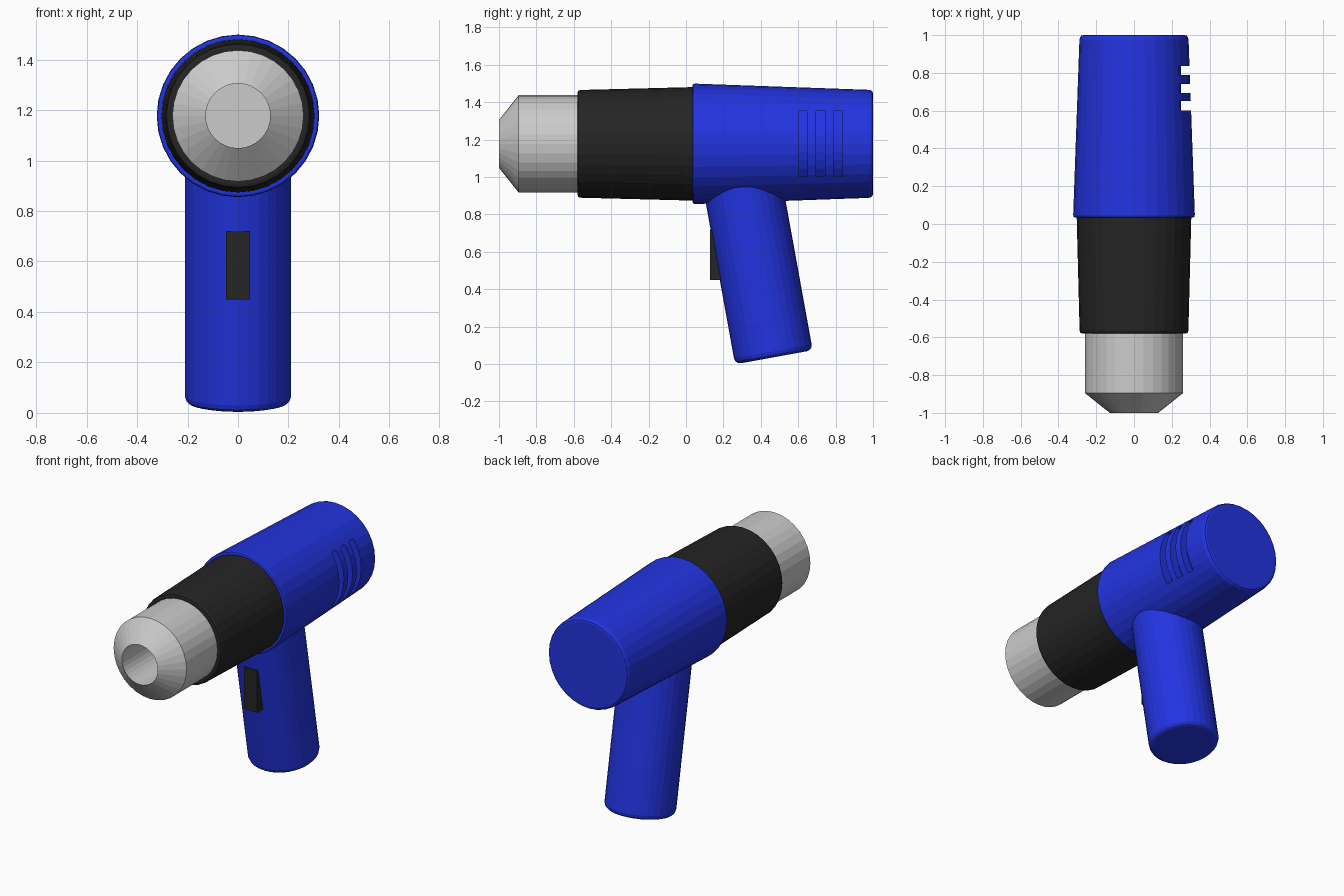
import bpy, bmesh, math
from mathutils import Matrix, Vector

if "Cube" in bpy.data.objects:
    bpy.data.objects.remove(bpy.data.objects["Cube"])

SIDES = 32
AXIS_Z = 1.177


def material(name, rgb):
    m = bpy.data.materials.new(name)
    m.diffuse_color = (*rgb, 1)
    m.use_nodes = True
    m.node_tree.nodes["Principled BSDF"].inputs["Base Color"].default_value = m.diffuse_color
    return m


blue = material("blue_plastic", (0.016, 0.034, 0.75))
black = material("black_rubber", (0.018, 0.018, 0.018))


def finish(name, bm, mat=None):
    bmesh.ops.recalc_face_normals(bm, faces=bm.faces[:])
    me = bpy.data.meshes.new(name)
    bm.to_mesh(me)
    bm.free()
    ob = bpy.data.objects.new(name, me)
    bpy.context.collection.objects.link(ob)
    if mat:
        me.materials.append(mat)
    return ob


def lathe(name, profile, mat=None, matrix=Matrix.Identity(4)):
    """Closed solid from (radius, height) rings around local z, capped at both ends."""
    bm = bmesh.new()
    rings = [[bm.verts.new((r * math.cos(2 * math.pi * i / SIDES),
                            r * math.sin(2 * math.pi * i / SIDES), h))
              for i in range(SIDES)] for r, h in profile]
    for a, b in zip(rings, rings[1:]):
        for i in range(SIDES):
            j = (i + 1) % SIDES
            bm.faces.new((a[i], a[j], b[j], b[i]))
    bm.faces.new(rings[0])
    bm.faces.new(rings[-1])
    bm.transform(matrix)
    return finish(name, bm, mat)


# Barrel parts turn around the y axis
barrel = Matrix.Translation((0, 0, AXIS_Z)) @ Matrix.Rotation(-math.pi / 2, 4, 'X')

housing = lathe("rear_housing", [
    (0.312, 0.035), (0.319, 0.038), (0.322, 0.048), (0.289, 0.975),
    (0.286, 0.988), (0.279, 0.997), (0.268, 1.0)], blue, barrel)

lathe("front_grip_sleeve", [
    (0.272, -0.58), (0.283, -0.577), (0.288, -0.565), (0.304, 0.06)], black, barrel)

# Nozzle with a deep bore
lathe("nozzle", [
    (0.26, -0.55), (0.26, -0.895), (0.128, -1.0), (0.128, -0.6)], None, barrel)

# Tilted handle
tilt = Matrix.Translation((0, 0.47, 0.036)) @ Matrix.Rotation(math.radians(10.3), 4, 'X')
lathe("handle", [
    (0.178, 0.0), (0.194, 0.004), (0.206, 0.015), (0.211, 0.032), (0.211, 1.0)],
    blue, tilt)

# Trigger
bm = bmesh.new()
bmesh.ops.create_cube(bm, size=1)
bmesh.ops.scale(bm, vec=(0.094, 0.165, 0.27), verts=bm.verts)
bmesh.ops.translate(bm, vec=(0, 0.21, 0.585), verts=bm.verts)
finish("trigger", bm, black)

# Vent slots: arc-shaped cutters on the right side, with curved floors
bm = bmesh.new()
STEPS = 8
for y in (0.602, 0.694, 0.788):
    prev = first = None
    for k in range(STEPS + 1):
        z = -0.175 + 0.35 * k / STEPS
        x = math.sqrt(0.248 ** 2 - z * z)
        quad = [bm.verts.new((px, py, AXIS_Z + z))
                for px, py in ((x, y), (0.45, y), (0.45, y + 0.048), (x, y + 0.048))]
        if prev:
            for i in range(4):
                j = (i + 1) % 4
                bm.faces.new((prev[i], prev[j], quad[j], quad[i]))
        first = first or quad
        prev = quad
    bm.faces.new(first)
    bm.faces.new(prev)
cutter = finish("vent_cutter", bm, blue)
cutter.hide_render = True
cutter.hide_viewport = False

mod = housing.modifiers.new("vents", 'BOOLEAN')
mod.operation = 'DIFFERENCE'
mod.solver = 'EXACT'
mod.object = cutter

# Apply the cut and drop the helper
bpy.context.view_layer.update()
dg = bpy.context.evaluated_depsgraph_get()
cut_mesh = bpy.data.meshes.new_from_object(housing.evaluated_get(dg))
housing.modifiers.clear()
housing.data = cut_mesh
bpy.data.objects.remove(cutter)
